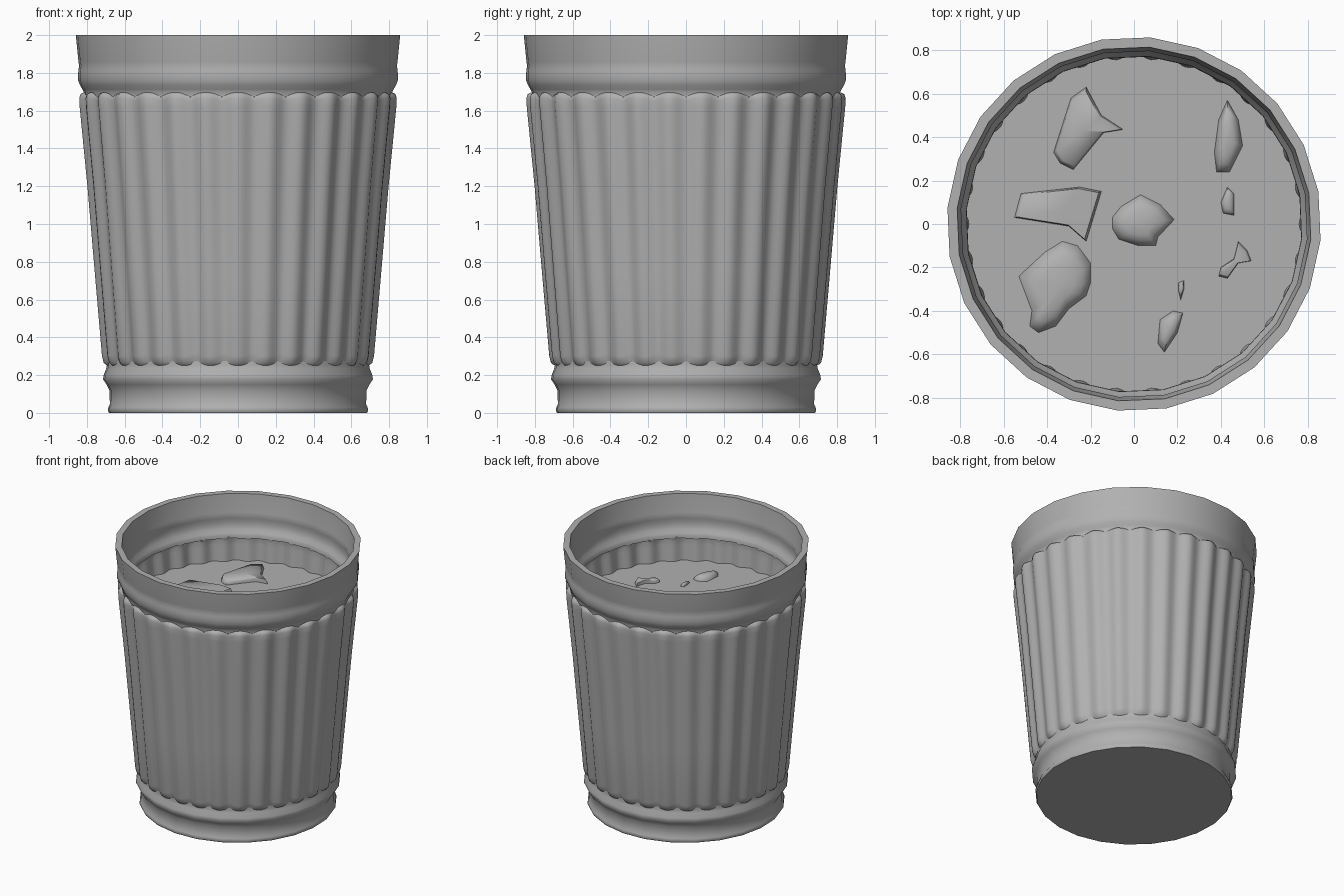
import bpy, bmesh, math

if "Cube" in bpy.data.objects:
    bpy.data.objects.remove(bpy.data.objects["Cube"])

FLUTES, STEPS, SIDES = 30, 8, 24
LEVEL = 1.5      # height of the filling surface
WALL = 0.045

grey = bpy.data.materials.new("mid_grey")
grey.diffuse_color = (.44, .44, .44, 1)
grey.use_nodes = True
grey.node_tree.nodes["Principled BSDF"].inputs["Base Color"].default_value = grey.diffuse_color


def finish(bm, name, angle=50, recalc=True):
    if recalc:
        bmesh.ops.recalc_face_normals(bm, faces=bm.faces)
    me = bpy.data.meshes.new(name)
    bm.to_mesh(me)
    bm.free()
    me.materials.append(grey)
    ob = bpy.data.objects.new(name, me)
    bpy.context.collection.objects.link(ob)
    bpy.ops.object.select_all(action='DESELECT')
    ob.select_set(True)
    bpy.context.view_layer.objects.active = ob
    bpy.ops.object.shade_smooth_by_angle(angle=math.radians(angle))
    return ob


# join consecutive rings of vertices with quads (outward when going up)
def bridge(bm, rings):
    for lo, hi in zip(rings, rings[1:]):
        n = len(lo)
        for i in range(n):
            j = (i + 1) % n
            bm.faces.new((lo[i], lo[j], hi[j], hi[i]))


# 24-sided turned part
def lathe(name, profile, cap=False):
    bm = bmesh.new()
    rings = []
    for r, z in profile:
        angs = [math.radians(10) + 2 * math.pi * i / SIDES for i in range(SIDES)]
        rings.append([bm.verts.new((r * math.cos(a), r * math.sin(a), z)) for a in angs])
    bridge(bm, rings)
    if cap:
        bm.faces.new(rings[0][::-1])
    return finish(bm, name, recalc=False)


# fluted band: rows of radius, z, flute bulge, scallop of the row
def fluted(name, rows, inset=0.0):
    bm = bmesh.new()
    rings = []
    n = FLUTES * STEPS
    for r, z, bulge, bend in rows:
        row = []
        for i in range(n):
            a = -math.pi / 2 + 2 * math.pi * i / n
            u = 2 * (((i + STEPS / 2) % STEPS) / STEPS - 0.5)
            rr = r - inset + bulge * (.5 + .5 * math.cos(math.pi * u))
            row.append(bm.verts.new((rr * math.cos(a), rr * math.sin(a), z + bend * u * u)))
        rings.append(row)
    bridge(bm, rings[::-1] if inset else rings)
    return finish(bm, name, recalc=False)


# Base with its bead and closed underside
base = [(.685, 0), (.692, .012), (.689, .03), (.681, .045), (.683, .12), (.699, .15),
        (.717, .178), (.714, .2), (.7, .235), (.697, .25), (.697, .275)]
lathe("base_ring", base, cap=True)

# Collar and rim, turned over into the inner wall
collar = [(.818, 1.675), (.82, 1.7), (.826, 1.712), (.84, 1.735), (.849, 1.76), (.85, 1.79),
          (.848, 1.815), (.844, 1.838), (.848, 1.86), (.862, 2)]
lathe("collar_and_rim", collar + [(r - WALL, z) for r, z in reversed(collar)])

# Fluted side, outer and inner faces
rows = [(.693, .25, .003, .025), (.698, .265, .017, .03), (.704, .30, .02, .02),
        (.741, .75, .022, 0), (1.2 * .0822 + .679, 1.2, .024, 0), (.815, 1.62, .028, -.01),
        (.819, 1.668, .026, -.02), (.819, 1.688, .019, -.025), (.817, 1.697, .002, -.025)]
fluted("fluted_side_outer", rows)
fluted("fluted_side_inner", rows, WALL)
lathe("inner_floor", [(.66, .25), (.01, .25)])

# Filling surface, its edge hidden in the wall
bm = bmesh.new()
bmesh.ops.create_circle(bm, cap_ends=True, segments=96, radius=.79)
for v in bm.verts:
    v.co.z = LEVEL
finish(bm, "filling_surface")


# Chunk: outline embedded in the filling, with a smaller raised top
def chunk(name, pts, h, shrink, tilt=(0, 0), angle=65):
    bm = bmesh.new()
    cx = sum(p[0] for p in pts) / len(pts)
    cy = sum(p[1] for p in pts) / len(pts)
    layers = [(1, -.03, 0), (1, 0, 0), ((1 + shrink) / 2, .7 * h, .6), (shrink, h, 1)]
    rows = []
    for s, dz, t in layers:
        rows.append([bm.verts.new((cx + (x - cx) * s, cy + (y - cy) * s,
                     LEVEL + dz + t * (tilt[0] * (x - cx) + tilt[1] * (y - cy)) * s))
                     for x, y in pts])
    bridge(bm, rows)
    bm.faces.new(rows[0])
    top = bm.verts.new((cx, cy, LEVEL + h * 1.05))
    for i in range(len(pts)):
        bm.faces.new((rows[-1][i], rows[-1][(i + 1) % len(pts)], top))
    finish(bm, name, angle)


chunk("shard_back", [(-.22, .63), (-.29, .58), (-.37, .33), (-.34, .28), (-.28, .25),
                     (-.14, .42), (-.05, .435), (-.15, .5)], .035, .9, (-.03, .04))
chunk("shard_left", [(-.55, .03), (-.52, .14), (-.25, .17), (-.15, .15), (-.22, -.08),
                     (-.3, -.01)], .035, .93, (.06, .02))
chunk("lump_left", [(-.33, -.08), (-.41, -.13), (-.53, -.24), (-.47, -.4), (-.48, -.47),
                    (-.44, -.5), (-.36, -.47), (-.3, -.39), (-.22, -.33), (-.2, -.27),
                    (-.2, -.18), (-.26, -.1)], .04, .5)
chunk("lump_centre", [(.03, .135), (-.06, .08), (-.1, .03), (-.1, -.02), (-.07, -.07),
                      (.02, -.1), (.1, -.1), (.11, -.06), (.185, .02), (.12, .09)], .04, .5)
chunk("sliver_right", [(.43, .57), (.39, .48), (.37, .33), (.38, .24), (.44, .24),
                       (.5, .36), (.48, .48)], .04, .5)
chunk("chip_right", [(.43, .17), (.4, .1), (.41, .05), (.46, .04), (.46, .14)], .02, .5)
chunk("shard_right", [(.48, -.08), (.46, -.16), (.4, -.2), (.39, -.24), (.43, -.25),
                      (.48, -.18), (.54, -.17), (.52, -.12)], .025, .85)
chunk("chip_front", [(.205, -.27), (.205, -.31), (.215, -.35), (.23, -.3), (.23, -.26)], .02, .6)
chunk("shard_front", [(.18, -.4), (.12, -.44), (.11, -.55), (.14, -.59), (.2, -.5),
                      (.225, -.41)], .035, .6)
